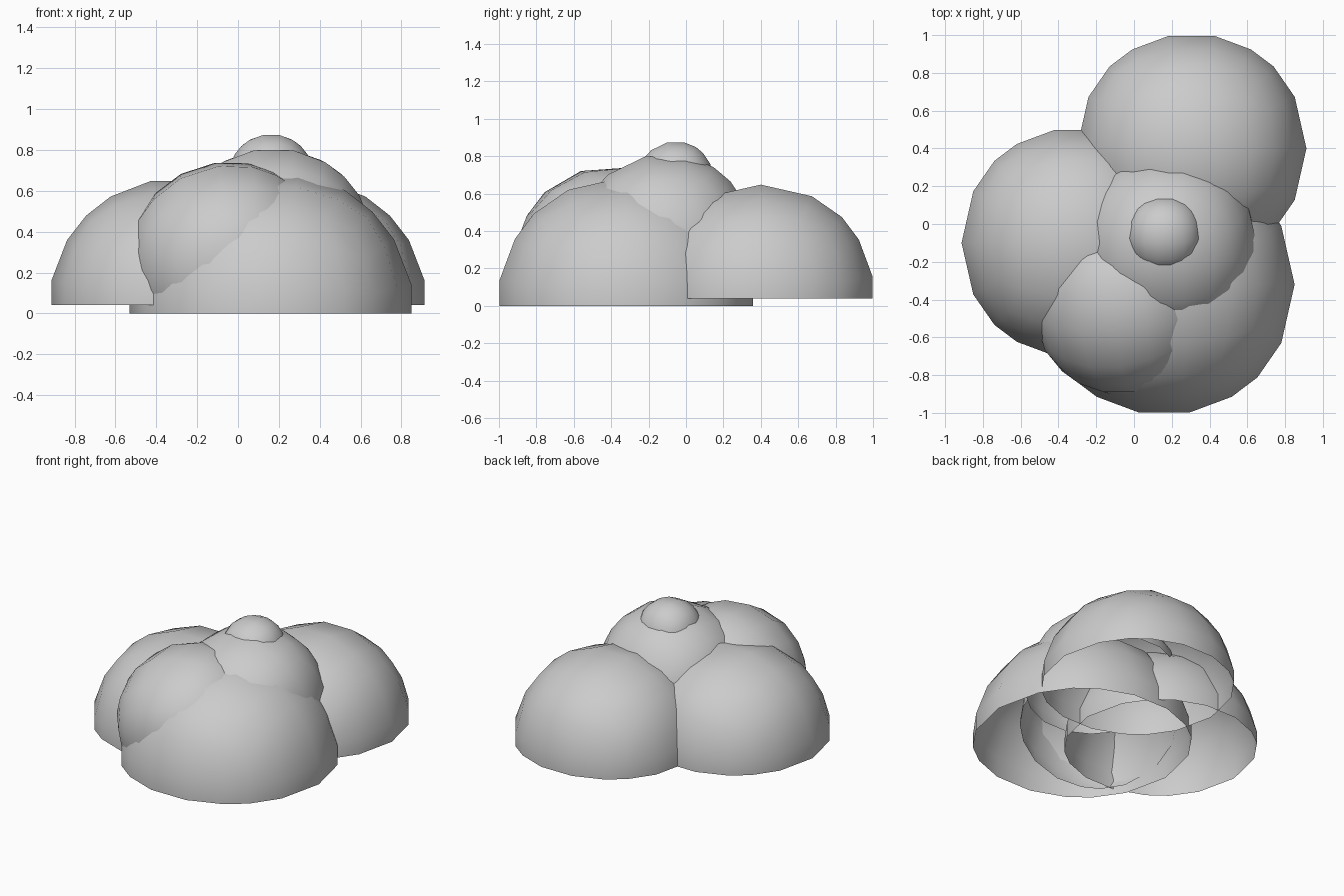
import bpy, bmesh, math
from mathutils import Vector, Euler

if "Cube" in bpy.data.objects:
    bpy.data.objects.remove(bpy.data.objects["Cube"])

SEG = (5, 4, 5)  # box segments along x, y, z before rounding into a ball


def dome(name, centre, radius, tilt=(0, 0)):
    """Open half ball: a subdivided box puffed to a sphere, cut in half, tipped about x and y."""
    bm = bmesh.new()
    for axis in range(3):
        u, v = (axis + 1) % 3, (axis + 2) % 3
        for side in (-1, 1):
            grid = []
            for i in range(SEG[u] + 1):
                row = []
                for j in range(SEG[v] + 1):
                    p = Vector((0, 0, 0))
                    p[axis] = side
                    p[u] = 2 * i / SEG[u] - 1
                    p[v] = 2 * j / SEG[v] - 1
                    row.append(bm.verts.new(p.normalized() * radius))
                grid.append(row)
            for i in range(SEG[u]):
                for j in range(SEG[v]):
                    q = [grid[i][j], grid[i + 1][j], grid[i + 1][j + 1], grid[i][j + 1]]
                    bm.faces.new(q if side > 0 else q[::-1])
    bmesh.ops.remove_doubles(bm, verts=bm.verts[:], dist=1e-4)
    # remove the lower half
    bmesh.ops.bisect_plane(bm, geom=bm.verts[:] + bm.edges[:] + bm.faces[:],
                           plane_co=(0, 0, 0), plane_no=(0, 0, 1), clear_inner=True)
    rot = Euler((math.radians(tilt[0]), math.radians(tilt[1]), 0)).to_matrix()
    bmesh.ops.rotate(bm, verts=bm.verts[:], cent=(0, 0, 0), matrix=rot)
    bmesh.ops.translate(bm, verts=bm.verts[:], vec=centre)
    for f in bm.faces:
        f.smooth = True
    mesh = bpy.data.meshes.new(name)
    bm.to_mesh(mesh)
    bm.free()
    ob = bpy.data.objects.new(name, mesh)
    bpy.context.collection.objects.link(ob)
    return ob


# three large lower mounds
dome("front_mound", (0.16, -0.32, 0.0), 0.704)
dome("back_mound", (0.305, 0.40, 0.04), 0.62)
dome("left_mound", (-0.305, -0.10, 0.04), 0.62)

# bulge leaning out between the front and left mounds
dome("leaning_mound", (-0.045, -0.41, 0.247), 0.50, tilt=(18, -18))

# upper mound and the small cap on its top, both tipped forward
dome("upper_mound", (0.175, -0.11, 0.33), 0.49, tilt=(13, 0))
dome("top_cap", (0.162, -0.056, 0.674), 0.208, tilt=(13, 0))
